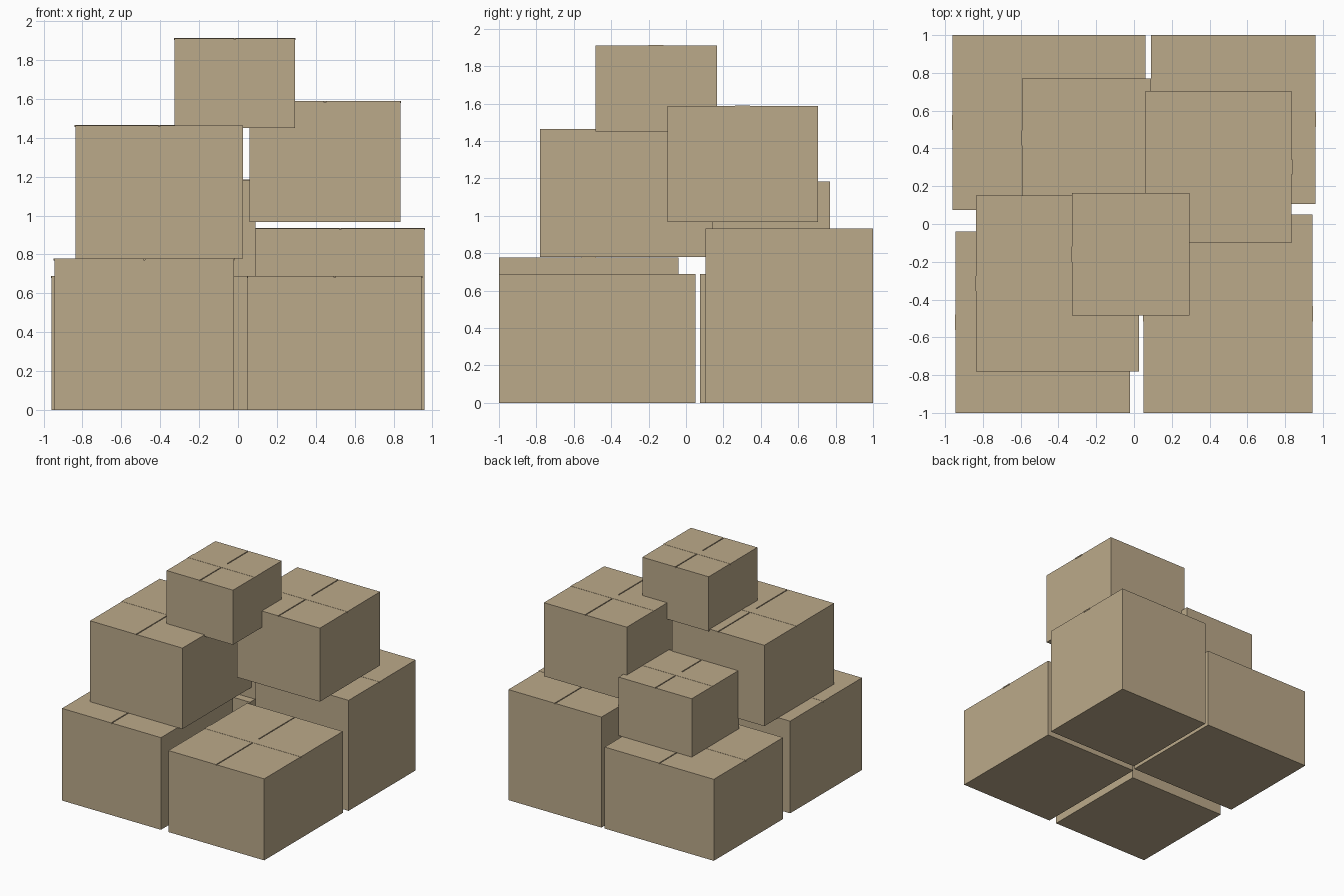
import bpy

if "Cube" in bpy.data.objects:
    bpy.data.objects.remove(bpy.data.objects["Cube"], do_unlink=True)

cardboard = bpy.data.materials.new("cardboard_tan")
cardboard.use_nodes = True
TAN = (0.50, 0.40, 0.255, 1)
cardboard.diffuse_color = TAN
cardboard.node_tree.nodes["Principled BSDF"].inputs["Base Color"].default_value = TAN

FLAP = 0.006      # flap thickness
GAP = 0.008       # seam between the flaps
TAPE = 0.08       # tape width
LIP = 0.003       # tape overhang and rise


def block(name, x, y, z):
    """Axis-aligned block given its (min, max) on every axis."""
    bpy.ops.mesh.primitive_cube_add(size=1, location=[sum(r) / 2 for r in (x, y, z)])
    ob = bpy.context.object
    ob.name = name
    ob.scale = [r[1] - r[0] for r in (x, y, z)]
    bpy.ops.object.transform_apply(location=False, rotation=False, scale=True)
    ob.data.materials.append(cardboard)
    return ob


def carton(name, x, y, z):
    """Closed carton: body, two top flaps with a seam, tape across the middle."""
    mx, my = sum(x) / 2, sum(y) / 2
    flap_top = z[1] - LIP / 2
    lid = flap_top - FLAP
    block(name + "_body", x, y, (z[0], lid))
    block(name + "_flap_right", (x[0], mx - GAP / 2), y, (lid, flap_top))
    block(name + "_flap_left", (mx + GAP / 2, x[1]), y, (lid, flap_top))
    block(name + "_tape", (x[0] - LIP, x[1] + LIP),
          (my - TAPE / 2, my + TAPE / 2), (lid - LIP, z[1]))


# Bottom layer
carton("front_right_carton", (-0.945, -0.02), (-1, -0.04), (0, 0.78))
carton("front_left_carton", (0.05, 0.945), (-1, 0.05), (0, 0.69))
carton("back_right_carton", (-0.96, 0.06), (0.075, 1), (0, 0.69))
carton("back_left_carton", (0.09, 0.96), (0.105, 1), (0, 0.935))

# Middle layer
carton("middle_front_carton", (-0.837, 0.027), (-0.78, 0.15), (0.78, 1.465))
carton("middle_side_carton", (0.06, 0.835), (-0.10, 0.705), (0.967, 1.59))
carton("middle_back_carton", (-0.593, 0.09), (0.14, 0.77), (0.69, 1.185))

# Top layer
carton("top_carton", (-0.327, 0.293), (-0.485, 0.165), (1.45, 1.913))
